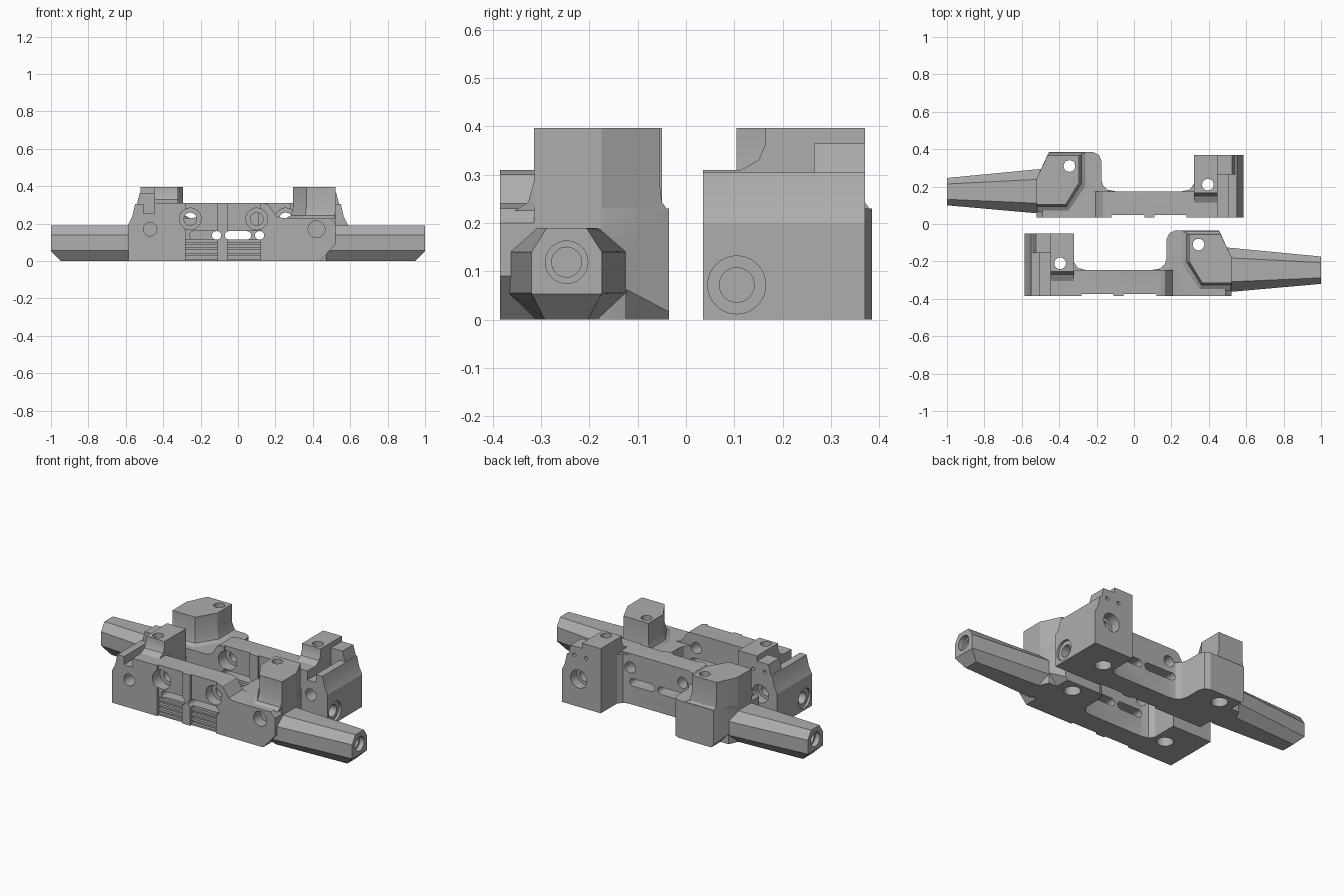
import bpy, bmesh, math
from mathutils import Vector

cube = bpy.data.objects.get("Cube")
if cube:
    bpy.data.objects.remove(cube)

grey = bpy.data.materials.new("plain grey")
grey.use_nodes = True
grey.diffuse_color = (0.42, 0.42, 0.42, 1)
grey.node_tree.nodes["Principled BSDF"].inputs["Base Color"].default_value = (0.42, 0.42, 0.42, 1)

FRONT, BACK = -0.385, -0.05   # flat outer face and rear face of one frame
SPACING = 0.42                # distance between the two frames


def loft(name, start, end):
    """Solid between two matching outlines."""
    bm = bmesh.new()
    a = [bm.verts.new(p) for p in start]
    b = [bm.verts.new(p) for p in end]
    bm.faces.new(a)
    bm.faces.new(b)
    for i in range(len(a)):
        j = (i + 1) % len(a)
        bm.faces.new((a[i], a[j], b[j], b[i]))
    bmesh.ops.recalc_face_normals(bm, faces=bm.faces)
    mesh = bpy.data.meshes.new(name)
    bm.to_mesh(mesh)
    bm.free()
    ob = bpy.data.objects.new(name, mesh)
    bpy.context.collection.objects.link(ob)
    return ob


def place(outline, axis, at):
    """Lift a flat outline into space, across the given axis."""
    points = []
    for p in outline:
        q = list(p)
        q.insert("xyz".index(axis), at)
        points.append(Vector(q))
    return points


def slab(name, outline, axis, lo, hi):
    return loft(name, place(outline, axis, lo), place(outline, axis, hi))


def box(name, x, y, z):
    return slab(name, [(x[0], y[0]), (x[1], y[0]), (x[1], y[1]), (x[0], y[1])], "z", *z)


def drill(centre, radius, axis, lo, hi):
    turns = [math.tau * i / 32 for i in range(32)]
    ring = [(centre[0] + radius * math.cos(t), centre[1] + radius * math.sin(t)) for t in turns]
    return slab("drill", ring, axis, lo, hi)


def slot(x0, x1, z, r):
    """Round-ended slot through the plate."""
    ring = []
    for cx, first in ((x1 - r, -90), (x0 + r, 90)):
        for i in range(9):
            t = math.radians(first + i * 22.5)
            ring.append((cx + r * math.cos(t), z + r * math.sin(t)))
    return slab("slot", ring, "y", -0.5, -0.2)


# Long plate with its step down to the boss shelf
frame = slab("front_frame", [(-0.45, 0), (0.44, 0), (0.52, 0.09), (0.52, 0.2), (0.49, 0.23),
                             (0.24, 0.23), (0.205, 0.24), (0.185, 0.27), (0.165, 0.3),
                             (0.14, 0.31), (-0.45, 0.31)], "y", FRONT, -0.245)
adds, cuts = [], []

# Wide boss at the bar end
adds.append(slab("boss", [(0.1, -0.3), (0.1, -0.245), (0.14, -0.238), (0.165, -0.215),
                          (0.175, -0.18), (0.175, -0.08), (0.188, -0.05), (0.22, -0.035),
                          (0.455, -0.035), (0.52, -0.175), (0.52, -0.3)], "z", 0, 0.23))
tall = [(0.295, -0.055), (0.295, -0.2), (0.365, -0.315), (0.52, -0.315),
        (0.52, -0.175), (0.463, -0.055)]
adds.append(slab("boss_post", tall, "z", 0.15, 0.397))

# Flared foot of the boss post
foot = [(0.25, -0.037), (0.25, -0.215), (0.345, -0.355), (0.515, -0.355),
        (0.52, -0.177), (0.456, -0.037)]
middle = [tuple(p + (q - p) * 0.7 for p, q in zip(a, b)) for a, b in zip(foot, tall)]
adds.append(loft("foot_low", place(foot, "z", 0.225), place(middle, "z", 0.243)))
adds.append(loft("foot_high", place(middle, "z", 0.242), place(tall, "z", 0.285)))

# End block, its rear wall and its post
adds.append(slab("end_block", [(-0.585, 0), (-0.585, 0.2), (-0.565, 0.24), (-0.55, 0.305),
                               (-0.32, 0.305), (-0.32, 0)], "y", FRONT, BACK))
adds.append(slab("end_wall", [(-0.585, 0.1), (-0.585, 0.2), (-0.555, 0.25), (-0.525, 0.365),
                              (-0.4, 0.365), (-0.4, 0.1)], "y", -0.155, BACK))
adds.append(slab("block_post", [(-0.315, 0.2), (-0.315, 0.305), (-0.27, 0.33), (-0.257, 0.36),
                                (-0.255, 0.397), (BACK, 0.397), (BACK, 0.2)],
                 "x", -0.447, -0.32))
# Soft inner corner between block and plate
adds.append(slab("block_fillet", [(-0.34, -0.3), (-0.26, -0.3), (-0.26, -0.245),
                                  (-0.3, -0.235), (-0.32, -0.205), (-0.34, -0.205)],
                 "z", 0, 0.3))

# Tapered eight-sided bar


def bar_ring(x, centre, side, top):
    half = [(side, 0.055), (side, 0.14), (top, 0.19)]
    right = [(top, 0)] + half
    ring = right + [(-w, z) for w, z in reversed(right)]
    return [Vector((x, centre + w, z)) for w, z in ring]


adds.append(loft("bar", bar_ring(0.47, -0.245, 0.122, 0.066), bar_ring(1, -0.247, 0.073, 0.041)))

# Lower corner chamfers of the boss and bar tip
cuts.append(slab("chamfer", [(0.44, -0.001), (0.52, 0.09), (0.54, 0.09), (0.54, -0.001)],
                 "y", -0.5, -0.366))
cuts.append(slab("chamfer", [(0.44, -0.001), (0.52, 0.09), (0.54, 0.09), (0.54, -0.001)],
                 "y", -0.124, 0))
cuts.append(slab("chamfer", [(0.945, -0.002), (1.002, 0.055), (1.02, -0.002)], "y", -0.5, 0))

# Shallow front panels with horizontal grooves, either side of a rib
for x in ((-0.28, -0.11), (-0.055, 0.12)):
    cuts.append(box("panel", x, (-0.5, FRONT + 0.012), (-0.1, 0.5)))
    for z in (0.02, 0.05, 0.08, 0.107):
        cuts.append(box("groove", x, (-0.5, FRONT + 0.03), (z - 0.008, z + 0.008)))
cuts.append(slot(-0.26, -0.09, 0.137, 0.023))
cuts.append(slot(-0.07, 0.14, 0.137, 0.023))

# Trench on the end block
cuts.append(box("trench", (-0.505, -0.447), (-0.5, -0.155), (0.255, 0.5)))

# Counterbored holes through the plate
for x in (-0.255, 0.1):
    cuts.append(drill((x, 0.225), 0.058, "y", -0.5, -0.31))
    cuts.append(drill((x, 0.225), 0.034, "y", -0.5, -0.2))

# Cross holes in the boss and end block
cuts.append(drill((0.42, 0.17), 0.045, "y", -0.5, -0.32))
cuts.append(drill((-0.47, 0.17), 0.036, "y", -0.5, -0.3))
cuts.append(drill((-0.47, 0.17), 0.055, "y", -0.11, 0))
cuts.append(drill((-0.47, 0.17), 0.036, "y", -0.16, 0))
for x in (-0.5, -0.42):
    cuts.append(drill((x, 0.31), 0.011, "y", -0.09, 0))

# Upright holes with wider mouths underneath
for x, y in ((0.345, -0.11), (-0.395, -0.21)):
    cuts.append(drill((x, y), 0.031, "z", -0.1, 0.5))
    cuts.append(drill((x, y), 0.046, "z", -0.1, 0.06))

# End bores of the block and bar
cuts.append(drill((-0.315, 0.072), 0.06, "x", -0.7, -0.57))
cuts.append(drill((-0.315, 0.072), 0.036, "x", -0.7, -0.48))
cuts.append(drill((-0.247, 0.119), 0.044, "x", 0.97, 1.1))
cuts.append(drill((-0.247, 0.119), 0.031, "x", 0.8, 1.1))

# Join the parts, then cut
for operation, tools in (("UNION", adds), ("DIFFERENCE", cuts)):
    for tool in tools:
        tool.hide_render = True
        mod = frame.modifiers.new(tool.name, "BOOLEAN")
        mod.operation = operation
        mod.solver = "EXACT"
        mod.object = tool
graph = bpy.context.evaluated_depsgraph_get()
solid = bpy.data.meshes.new_from_object(frame.evaluated_get(graph))
frame.modifiers.clear()
frame.data = solid
for tool in adds + cuts:
    bpy.data.objects.remove(tool)
solid.materials.clear()
solid.materials.append(grey)

# Opposite frame, mirrored left to right
twin = solid.copy()
bm = bmesh.new()
bm.from_mesh(twin)
for v in bm.verts:
    v.co = Vector((-v.co.x, v.co.y + SPACING, v.co.z))
bmesh.ops.reverse_faces(bm, faces=bm.faces)
bm.to_mesh(twin)
bm.free()
rear = bpy.data.objects.new("rear_frame", twin)
bpy.context.collection.objects.link(rear)

for ob in (frame, rear):
    bpy.ops.object.select_all(action="DESELECT")
    ob.select_set(True)
    bpy.context.view_layer.objects.active = ob
    bpy.ops.object.shade_smooth_by_angle(angle=math.radians(25))
